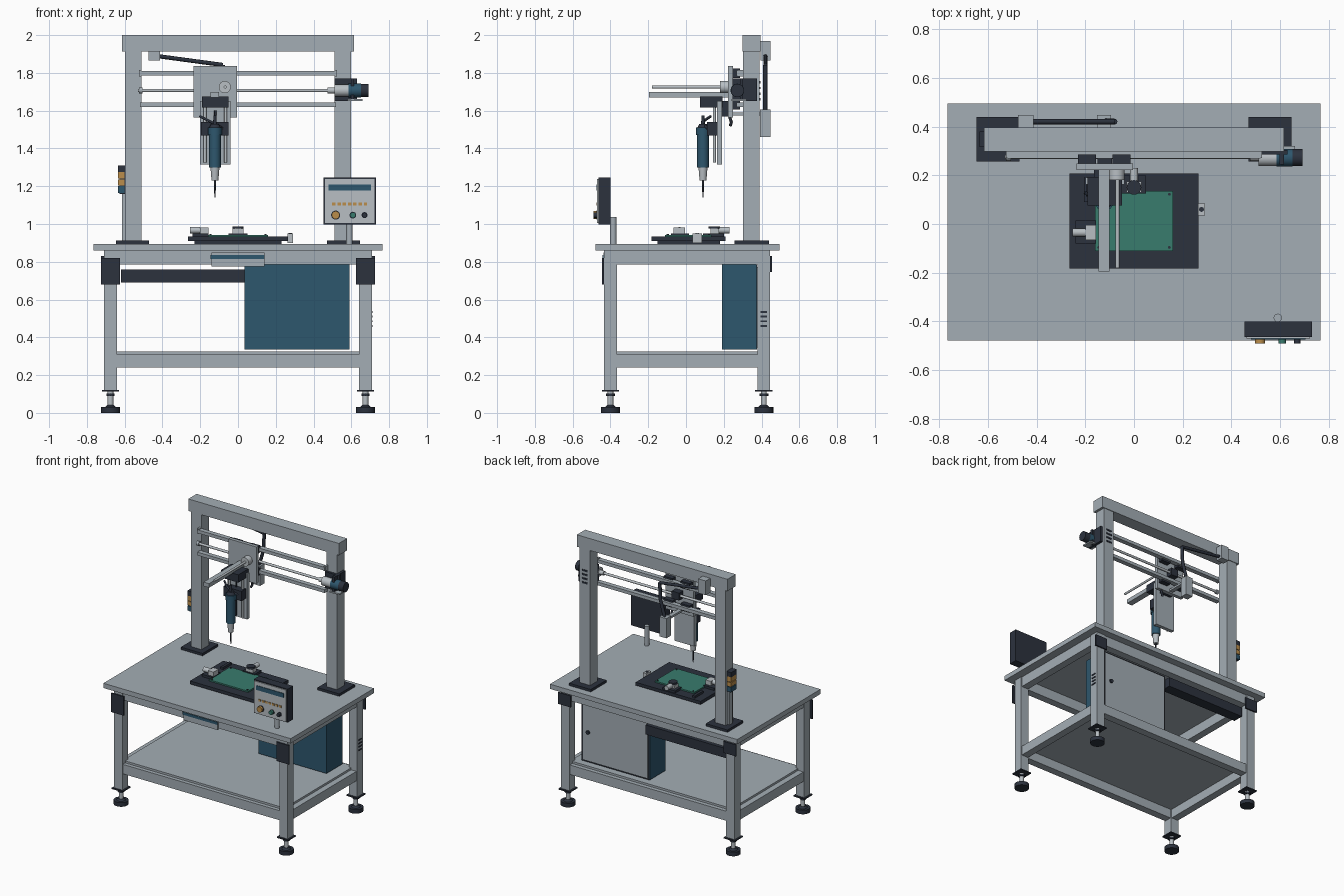
import bpy, bmesh, math
from mathutils import Vector

if "Cube" in bpy.data.objects:
    bpy.data.objects.remove(bpy.data.objects["Cube"])


def material(name, rgb):
    m = bpy.data.materials.new(name)
    m.diffuse_color = (*rgb, 1)
    m.use_nodes = True
    m.node_tree.nodes["Principled BSDF"].inputs["Base Color"].default_value = m.diffuse_color
    return m


GREY = material("painted_grey", (0.37, 0.42, 0.46))
LIGHT = material("light_steel", (0.48, 0.52, 0.55))
DARK = material("charcoal", (0.025, 0.032, 0.048))
BLUE = material("deep_blue", (0.027, 0.095, 0.155))
GREEN = material("board_green", (0.04, 0.20, 0.155))
ORANGE = material("amber", (0.50, 0.27, 0.07))


def finish(bm, name, mat, smooth=False):
    me = bpy.data.meshes.new(name)
    bmesh.ops.recalc_face_normals(bm, faces=bm.faces)
    if smooth:
        for f in bm.faces:
            f.smooth = len(f.verts) == 4
    bm.to_mesh(me)
    bm.free()
    me.materials.append(mat)
    ob = bpy.data.objects.new(name, me)
    bpy.context.collection.objects.link(ob)
    return ob


def box(name, mat, x, y, z, bevel=0):
    """Box from (min, max) pairs."""
    bm = bmesh.new()
    bmesh.ops.create_cube(bm, size=1)
    for v in bm.verts:
        v.co = Vector([(r[0] + r[1]) / 2 + c * abs(r[1] - r[0]) for r, c in zip((x, y, z), v.co)])
    if bevel:
        bmesh.ops.bevel(bm, geom=bm.edges[:], offset=bevel, segments=1, affect='EDGES')
    return finish(bm, name, mat)


def rod(name, mat, a, b, r, r2=None, n=24):
    """Round bar or cone between two points."""
    a, b = Vector(a), Vector(b)
    bm = bmesh.new()
    bmesh.ops.create_cone(bm, cap_ends=True, segments=n, radius1=r,
                          radius2=r if r2 is None else r2, depth=(b - a).length)
    q = Vector((0, 0, 1)).rotation_difference(b - a)
    for v in bm.verts:
        v.co = q @ v.co + (a + b) / 2
    return finish(bm, name, mat, True)


def tube(name, mat, points, r):
    """Round cable through points."""
    cu = bpy.data.curves.new(name, 'CURVE')
    cu.dimensions = '3D'
    cu.bevel_depth, cu.bevel_resolution, cu.use_fill_caps = r, 2, True
    sp = cu.splines.new('POLY')
    sp.points.add(len(points) - 1)
    for p, c in zip(sp.points, points):
        p.co = (*c, 1)
    cu.materials.append(mat)
    bpy.context.collection.objects.link(bpy.data.objects.new(name, cu))


def around(c, h):
    return (c - h, c + h)


# Table top, legs, levelling feet and corner plates
box("table_top", GREY, (-.765, .765), (-.478, .495), (.86, .895))
for cx in (-.675, .675):
    for cy in (-.40, .412):
        box("leg", GREY, around(cx, .034), around(cy, .034), (.122, .86))
        box("foot_plate", DARK, around(cx, .046), around(cy, .046), (.114, .122))
        rod("foot_stem", LIGHT, (cx, cy, .03), (cx, cy, .114), .015)
        rod("foot_nut", DARK, (cx, cy, .09), (cx, cy, .103), .024, n=6)
        rod("foot_cone", DARK, (cx, cy, .03), (cx, cy, .042), .03, .018)
        rod("foot_pad", DARK, (cx, cy, 0), (cx, cy, .03), .05)
        s = -1 if cy < 0 else 1
        zr = (.68, .82) if s < 0 else (.745, .83)
        y0 = cy + s * .034
        box("corner_plate", DARK, around(cx, .051), sorted((y0, y0 + s * .01)), zr)

# Frame rails and lower shelf
for z, label in (((.785, .86), "apron"), ((.24, .31), "lower_rail")):
    for cy in (-.40, .412):
        box(label + "_long", GREY, (-.641, .641), around(cy, .028), z)
    for cx in (-.675, .675):
        box(label + "_short", GREY, around(cx, .028), (-.366, .378), z)
box("shelf", GREY, (-.66, .66), (-.40, .41), (.308, .325))
box("front_badge_plate", GREY, (-.14, .14), (-.437, -.428), (.775, .85))
box("front_stripe", BLUE, (-.145, .14), (-.441, -.436), (.815, .835))

# Electrical cabinet with rear door, and cable duct
box("cabinet", BLUE, (.035, .59), (.19, .372), (.335, .785))
box("cabinet_seal", DARK, (.036, .589), (.372, .377), (.336, .784))
box("cabinet_door", GREY, (.047, .578), (.377, .385), (.347, .773))
rod("door_lock", DARK, (.53, .385, .56), (.53, .395, .56), .014)
box("cable_duct", DARK, (-.62, .035), (.34, .42), (.69, .76))
for i in range(4):
    box("leg_slot", DARK, (.708, .713), (.395, .43), around(.46 + i * .025, .005))
    box("column_slot", DARK, (.53, .575), (.388, .394), around(1.66 + i * .03, .006))

# Gantry
for s in (-1, 1):
    box("column_base", DARK, sorted((s * .47, s * .647)), (.257, .44), (.895, .913))
    box("column", GREY, sorted((s * .51, s * .597)), (.303, .39), (.913, 1.915))
    box("rail_mount_top", GREY, sorted((s * .51, s * .525)), (.27, .305), (1.78, 1.815))
box("gantry_beam", GREY, (-.615, .615), (.298, .395), (1.912, 2))
for z in (1.797, 1.632):
    box("linear_rail", GREY, (-.52, .52), (.268, .303), around(z, .012))
rod("drive_screw", LIGHT, (-.53, .275, 1.707), (.5, .275, 1.707), .009)
rod("screw_bearing", GREY, (-.525, .275, 1.707), (-.505, .275, 1.707), .016)
rod("screw_coupling", LIGHT, (.475, .275, 1.707), (.51, .275, 1.707), .016)

# Drive motor on the right column
rod("gearbox", LIGHT, (.51, .27, 1.707), (.585, .27, 1.707), .032)
box("motor_bracket", DARK, (.51, .63), (.285, .303), (1.65, 1.77))
box("motor_side_plate", DARK, (.597, .615), (.245, .375), (1.65, 1.77))
box("motor_shelf", GREY, (.58, .66), (.24, .32), (1.652, 1.662))
rod("motor_body", BLUE, (.585, .272, 1.707), (.65, .272, 1.707), .036)
rod("motor_cap", DARK, (.65, .272, 1.707), (.692, .272, 1.707), .035)

# Stacked signal light beside the left column
box("signal_post", GREY, (-.613, -.597), (.33, .365), (.913, 1.165))
bands = ((BLUE, 1.165, 1.2), (ORANGE, 1.205, 1.235), (ORANGE, 1.24, 1.275), (DARK, 1.275, 1.31))
box("signal_core", DARK, (-.628, -.597), (.32, .375), (1.16, 1.31))
for mat, z0, z1 in bands:
    box("signal_band", mat, (-.635, -.6), (.315, .38), (z0, z1))

# Cross carriage
box("carriage_plate", GREY, (-.235, -.005), (.222, .248), (1.565, 1.837))
for x in (-.192, -.052):
    for z in (1.797, 1.632):
        box("runner_block", DARK, around(x, .037), (.248, .285), around(z, .025))
box("screw_nut", DARK, (-.15, -.09), (.248, .295), (1.68, 1.735))
rod("boss", LIGHT, (-.07, .18, 1.725), (-.07, .222, 1.725), .032)

# Cantilever arm with its own screw
box("cantilever_arm", GREY, (-.145, -.1), (-.195, .222), (1.67, 1.7))
rod("cantilever_screw", LIGHT, (-.068, -.18, 1.725), (-.068, .2, 1.725), .008)
box("arm_slider", DARK, (-.19, -.05), (.075, .192), (1.618, 1.675))

# Vertical slide
box("slide_plate", GREY, (-.2, -.04), (.163, .19), (1.315, 1.65))
for x in (-.175, -.065):
    rod("slide_rod", LIGHT, (x, .15, 1.325), (x, .15, 1.62), .008)
rod("slide_screw", DARK, (-.12, .15, 1.33), (-.12, .15, 1.6), .006)
box("spindle_carrier", DARK, (-.195, -.05), (.11, .163), (1.468, 1.54))
box("slide_bridge", DARK, (-.165, -.075), (.19, .222), (1.57, 1.65))

# Spindle, tool bit and cable
sx, sy = -.122, .09
for name, mat, z0, z1, r0, r1 in (
        ("spindle_body", BLUE, 1.3, 1.5, .031, .031), ("spindle_collar", BLUE, 1.47, 1.51, .037, .037),
        ("spindle_cap", DARK, 1.51, 1.53, .03, .02), ("cable_gland", DARK, 1.53, 1.575, .01, .008),
        ("chuck", LIGHT, 1.23, 1.3, .018, .024), ("tool_bit", DARK, 1.14, 1.23, .003, .006)):
    rod(name, mat, (sx, sy, z0), (sx, sy, z1), r0, r1)
tube("spindle_cable", DARK, [(sx + .05, .12, 1.5), (sx, .09, 1.53), (sx - .04, .1, 1.55), (sx - .08, .13, 1.57)], .007)
tube("rear_cable", DARK, [(-.05, .23, 1.57), (-.05, .24, 1.54), (-.06, .235, 1.52)], .008)

# Cable carrier behind the gantry
box("carrier_anchor", GREY, (-.475, -.413), (.395, .448), (1.865, 1.97))
tube("carrier_upper_link", DARK, [(-.42, .42, 1.888), (-.08, .42, 1.842)], .011)
tube("carrier_lower_link", DARK, [(-.08, .42, 1.842), (-.085, .42, 1.72), (-.12, .42, 1.6)], .012)
box("carrier_box", GREY, (-.152, -.095), (.393, .447), (1.46, 1.605))
box("carrier_bracket", GREY, (-.14, -.11), (.248, .395), (1.575, 1.59))

# Work fixture with board and clamps
box("fixture_base", DARK, (-.265, .265), (-.182, .208), (.91, .933))
box("fixture_foot", DARK, (-.23, .23), (-.15, .18), (.895, .91))
box("board", GREEN, (-.16, .16), (-.11, .135), (.933, .943))
for x in (-.145, .145):
    for y in (-.096, .122):
        rod("board_pin", DARK, (x, y, .943), (x, y, .948), .006, n=12)
box("left_clamp_base", DARK, (-.24, -.155), (-.08, .015), (.933, .95))
box("left_clamp_block", LIGHT, (-.2, -.155), (-.065, -.005), (.95, .982))
rod("left_clamp_knob", LIGHT, (-.253, -.035, .967), (-.2, -.035, .967), .017)
box("back_clamp_base", DARK, (-.05, .05), (.125, .2), (.933, .95))
box("back_clamp_block", LIGHT, (-.03, .03), (.13, .175), (.945, .975))
rod("back_clamp_knob", LIGHT, (0, .175, .967), (0, .23, .967), .017)
rod("back_clamp_top", DARK, (0, .15, .975), (0, .15, .988), .03)
box("corner_stop", DARK, (-.205, -.185), (.09, .19), (.933, .95))
box("side_connector", LIGHT, (.262, .292), (.035, .085), (.9, .95))
rod("connector_port", DARK, (.277, .06, .95), (.277, .06, .953), .01)

# Operator panel on a post
rod("panel_post", GREY, (.59, -.385, .895), (.59, -.385, 1.038), .017)
box("panel_case", DARK, (.453, .73), (-.463, -.4), (.998, 1.245))
box("panel_face", LIGHT, (.461, .722), (-.47, -.463), (1.004, 1.238))
box("panel_display", BLUE, (.48, .703), (-.474, -.469), (1.178, 1.21))
for i in range(7):
    box("panel_indicator", ORANGE, around(.507 + i * .028, .009), (-.474, -.469), (1.099, 1.113))
for x, r, mat in ((.517, .021, ORANGE), (.608, .015, GREEN), (.67, .013, DARK)):
    rod("panel_button_ring", DARK, (x, -.47, 1.047), (x, -.474, 1.047), r + .003)
    rod("panel_button", mat, (x, -.47, 1.047), (x, -.49, 1.047), r)
